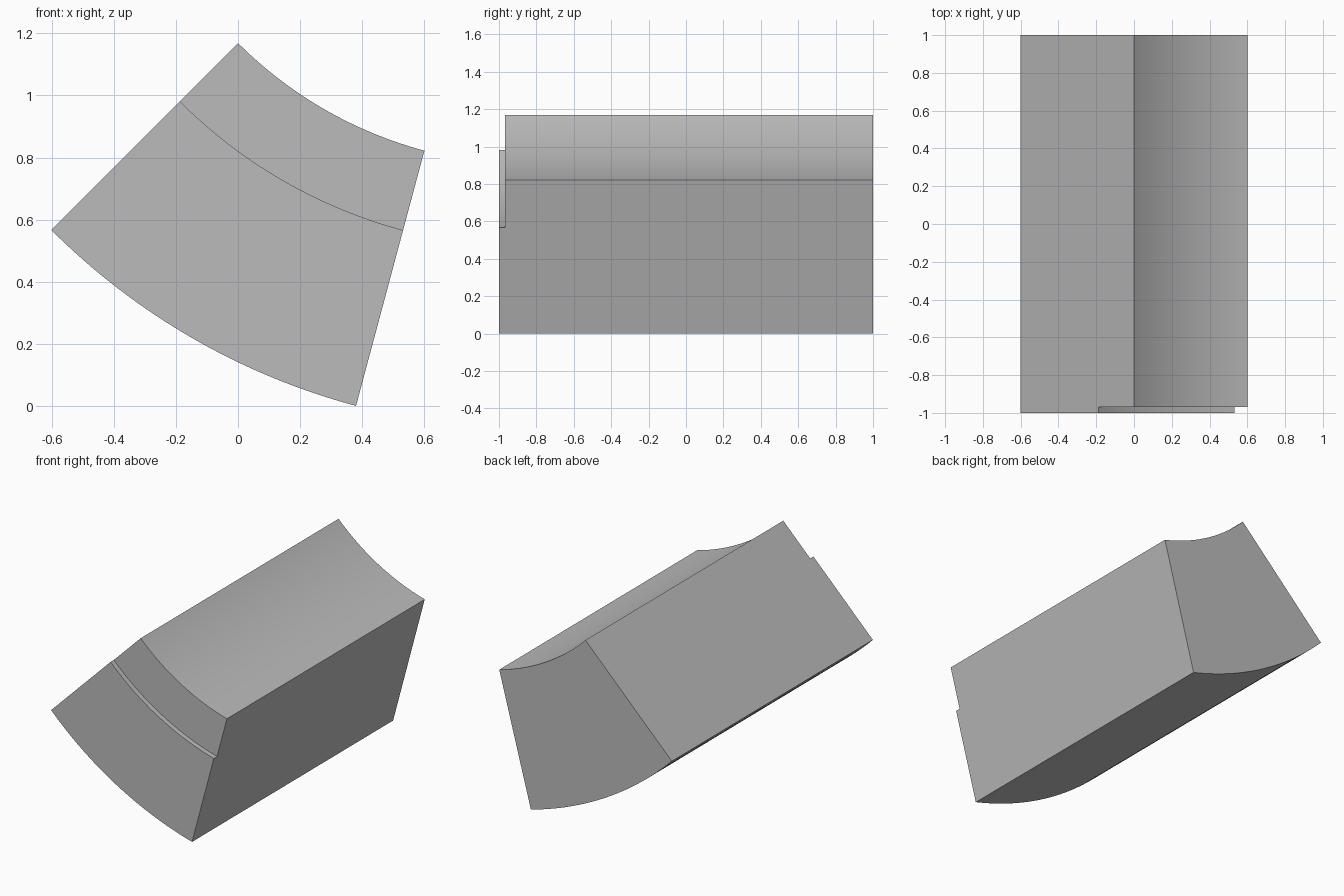
import bpy, bmesh
from math import radians, cos, sin
from mathutils import Vector

if "Cube" in bpy.data.objects:
    bpy.data.objects.remove(bpy.data.objects["Cube"], do_unlink=True)

# Arc axis and radii
CENTRE = Vector((0.947, 0, 2.1155))
INNER, LIP, OUTER = 1.339, 1.604, 2.19
START, SWEEP, STEPS = radians(225), radians(30), 32

stone = bpy.data.materials.new("stone_grey")
stone.use_nodes = True
grey = (0.5, 0.5, 0.5, 1)
stone.diffuse_color = grey
stone.node_tree.nodes["Principled BSDF"].inputs["Base Color"].default_value = grey

# Stepped radial section (radius, depth), swept around the arc axis
section = [(INNER, -0.968), (INNER, 1), (OUTER, 1),
           (OUTER, -1), (LIP, -1), (LIP, -0.968)]
bm = bmesh.new()
rings = []
for i in range(STEPS + 1):
    a = START + SWEEP * i / STEPS
    rings.append([bm.verts.new(CENTRE + Vector((r * cos(a), y, r * sin(a))))
                  for r, y in section])
for a, b in zip(rings, rings[1:]):
    for j in range(len(section)):
        k = (j + 1) % len(section)
        bm.faces.new((a[j], a[k], b[k], b[j]))

# Flat end faces
bm.faces.new(rings[0])
bm.faces.new(rings[-1])
bmesh.ops.recalc_face_normals(bm, faces=bm.faces)

mesh = bpy.data.meshes.new("arch_block")
bm.to_mesh(mesh)
bm.free()
mesh.materials.append(stone)
block = bpy.data.objects.new("arch_block", mesh)
bpy.context.collection.objects.link(block)
bpy.context.view_layer.objects.active = block
block.select_set(True)
bpy.ops.object.shade_smooth_by_angle(angle=radians(30))
